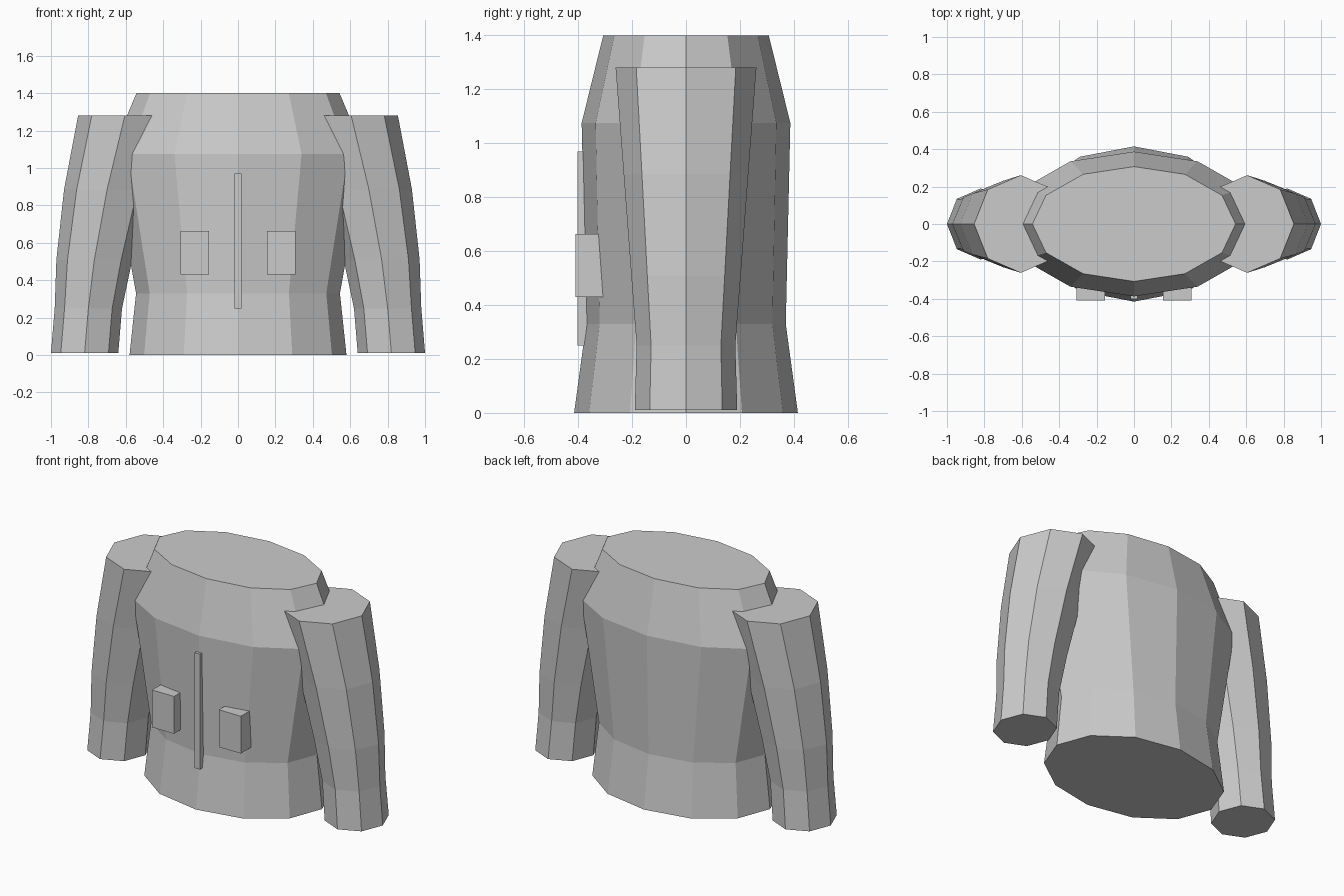
import bpy, bmesh
from math import cos, sin, tau

default = bpy.data.objects.get("Cube")
if default:
    bpy.data.objects.remove(default, do_unlink=True)

grey = bpy.data.materials.new("light_grey")
grey.use_nodes = True
colour = (0.6, 0.6, 0.6, 1)
grey.diffuse_color = colour
grey.node_tree.nodes["Principled BSDF"].inputs["Base Color"].default_value = colour


def finish(name, bm):
    bmesh.ops.recalc_face_normals(bm, faces=bm.faces)
    mesh = bpy.data.meshes.new(name)
    bm.to_mesh(mesh)
    bm.free()
    mesh.materials.append(grey)
    obj = bpy.data.objects.new(name, mesh)
    bpy.context.collection.objects.link(obj)
    return obj


def loft(name, sides, rings):
    """Closed tube through elliptical rings of (z, centre x, radius x, radius y)."""
    bm = bmesh.new()
    loops = [[bm.verts.new((cx + rx * cos(tau * i / sides), ry * sin(tau * i / sides), z))
              for i in range(sides)] for z, cx, rx, ry in rings]
    for low, high in zip(loops, loops[1:]):
        for i in range(sides):
            j = (i + 1) % sides
            bm.faces.new((low[i], low[j], high[j], high[i]))
    bm.faces.new(loops[0])
    bm.faces.new(loops[-1])
    return finish(name, bm)


def box(name, low, high):
    bm = bmesh.new()
    bmesh.ops.create_cube(bm, size=1)
    for v in bm.verts:
        v.co = [(a + b) / 2 + c * (b - a) for a, b, c in zip(low, high, v.co)]
    return finish(name, bm)


# Jacket body
loft("torso", 12, [(0, 0, 0.58, 0.415), (0.33, 0, 0.545, 0.37),
                   (1.075, 0, 0.68, 0.387), (1.4, 0, 0.543, 0.307)])

# Sleeves and pockets on both sides
sleeve = [(0.01, 0.82, 0.18, 0.19), (0.25, 0.8, 0.18, 0.183), (0.51, 0.768, 0.203, 0.203),
          (0.885, 0.7, 0.23, 0.231), (1.28, 0.605, 0.25, 0.261)]
for side, s in (("left", 1), ("right", -1)):
    loft(side + "_sleeve", 8, [(z, s * cx, rx, ry) for z, cx, rx, ry in sleeve])
    xs = sorted((s * 0.155, s * 0.307))
    box(side + "_pocket", (xs[0], -0.41, 0.43), (xs[1], -0.26, 0.663))

# Front zip strip
box("zip_strip", (-0.018, -0.402, 0.25), (0.018, -0.34, 0.97))
